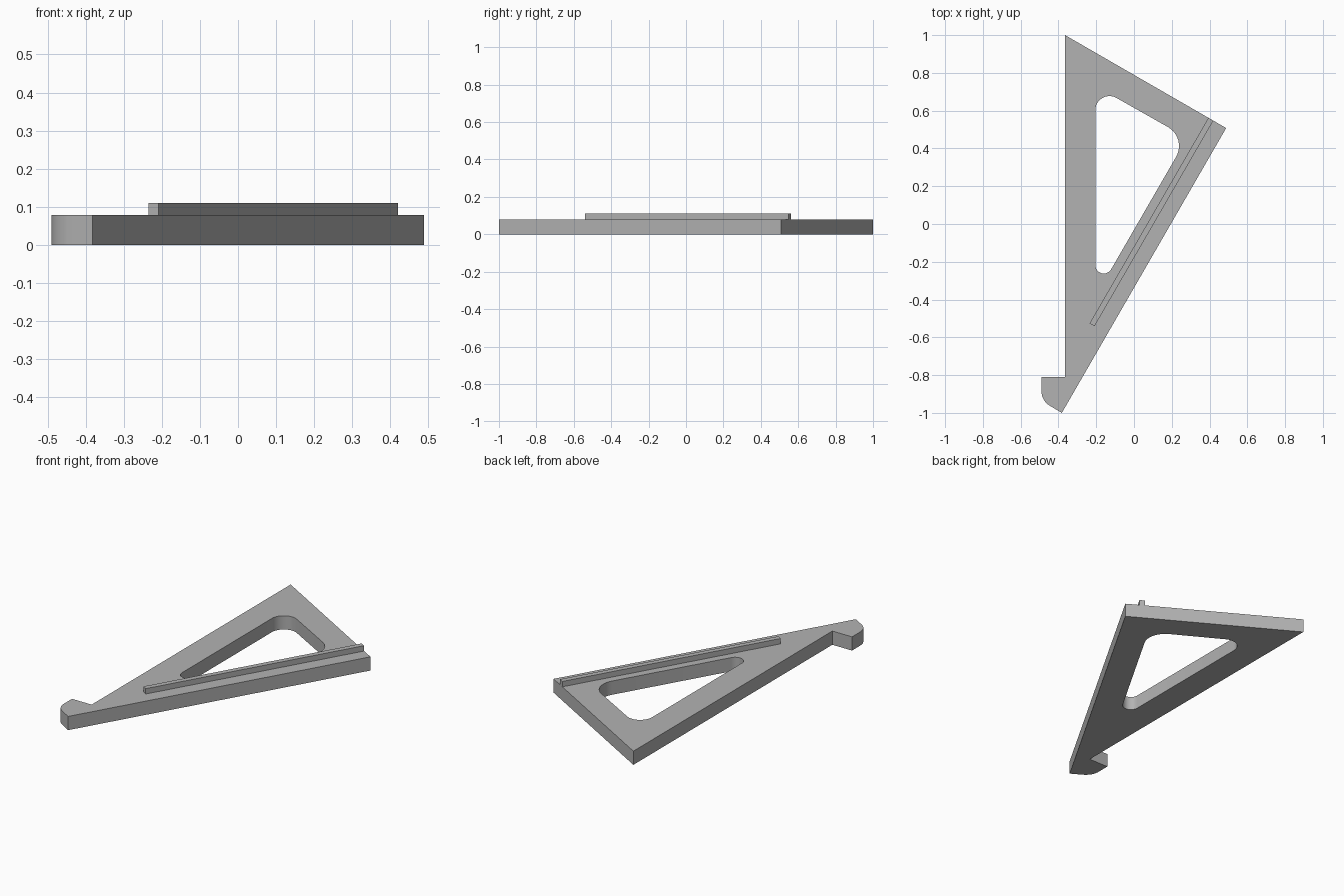
import bpy, bmesh, math
from mathutils import Vector

cube = bpy.data.objects.get("Cube")
if cube:
    bpy.data.objects.remove(cube, do_unlink=True)

grey = bpy.data.materials.new("light grey")
grey.use_nodes = True
colour = (0.45, 0.45, 0.45, 1)
grey.diffuse_color = colour
grey.node_tree.nodes["Principled BSDF"].inputs["Base Color"].default_value = colour


def rounded(corners, steps=10):
    """Turn (x, y, radius) corners into a loop of points with arcs."""
    points = []
    for i, (x, y, r) in enumerate(corners):
        p = Vector((x, y))
        if r == 0:
            points.append(p)
            continue
        a = (Vector(corners[i - 1][:2]) - p).normalized()
        b = (Vector(corners[(i + 1) % len(corners)][:2]) - p).normalized()
        half = a.angle(b) / 2
        centre = p + (a + b).normalized() * (r / math.sin(half))
        start = p + a * (r / math.tan(half)) - centre
        end = p + b * (r / math.tan(half)) - centre
        sweep = math.pi - 2 * half
        for k in range(steps + 1):
            t = k / steps
            arc = (start * math.sin((1 - t) * sweep) + end * math.sin(t * sweep)) / math.sin(sweep)
            points.append(centre + arc)
    return points


def slab(name, loops, z0, z1):
    """Solid plate from an outline loop and optional hole loops."""
    bm = bmesh.new()
    rims = {z0: [], z1: []}
    for loop in loops:
        n = len(loop)
        low = [bm.verts.new((p.x, p.y, z0)) for p in loop]
        high = [bm.verts.new((p.x, p.y, z1)) for p in loop]
        for i in range(n):
            j = (i + 1) % n
            bm.faces.new((low[i], low[j], high[j], high[i]))
            rims[z0].append(bm.edges.get((low[i], low[j])))
            rims[z1].append(bm.edges.get((high[i], high[j])))
    for edges in rims.values():
        bmesh.ops.triangle_fill(bm, edges=edges, use_beauty=True)
    bmesh.ops.recalc_face_normals(bm, faces=bm.faces[:])
    mesh = bpy.data.meshes.new(name)
    bm.to_mesh(mesh)
    bm.free()
    mesh.materials.append(grey)
    obj = bpy.data.objects.new(name, mesh)
    bpy.context.collection.objects.link(obj)
    bpy.ops.object.select_all(action="DESELECT")
    obj.select_set(True)
    bpy.context.view_layer.objects.active = obj
    bpy.ops.object.shade_smooth_by_angle(angle=math.radians(30))
    return obj


# Triangular plate with hooked toe and a rounded window
outline = rounded([(-0.365, 1, 0), (0.488, 0.508, 0), (-0.382, -1, 0),
                   (-0.49, -0.936, 0.09), (-0.49, -0.81, 0), (-0.365, -0.81, 0)])
window = rounded([(-0.205, 0.731, 0.075), (0.281, 0.456, 0.115), (-0.205, -0.385, 0.045)])
slab("bracket_plate", [outline, window], 0, 0.079)

# Raised rib along the long edge
rib = rounded([(-0.235, -0.526, 0), (-0.209, -0.541, 0), (0.42, 0.547, 0), (0.394, 0.562, 0)])
slab("raised_rib", [rib], 0.079, 0.11)
